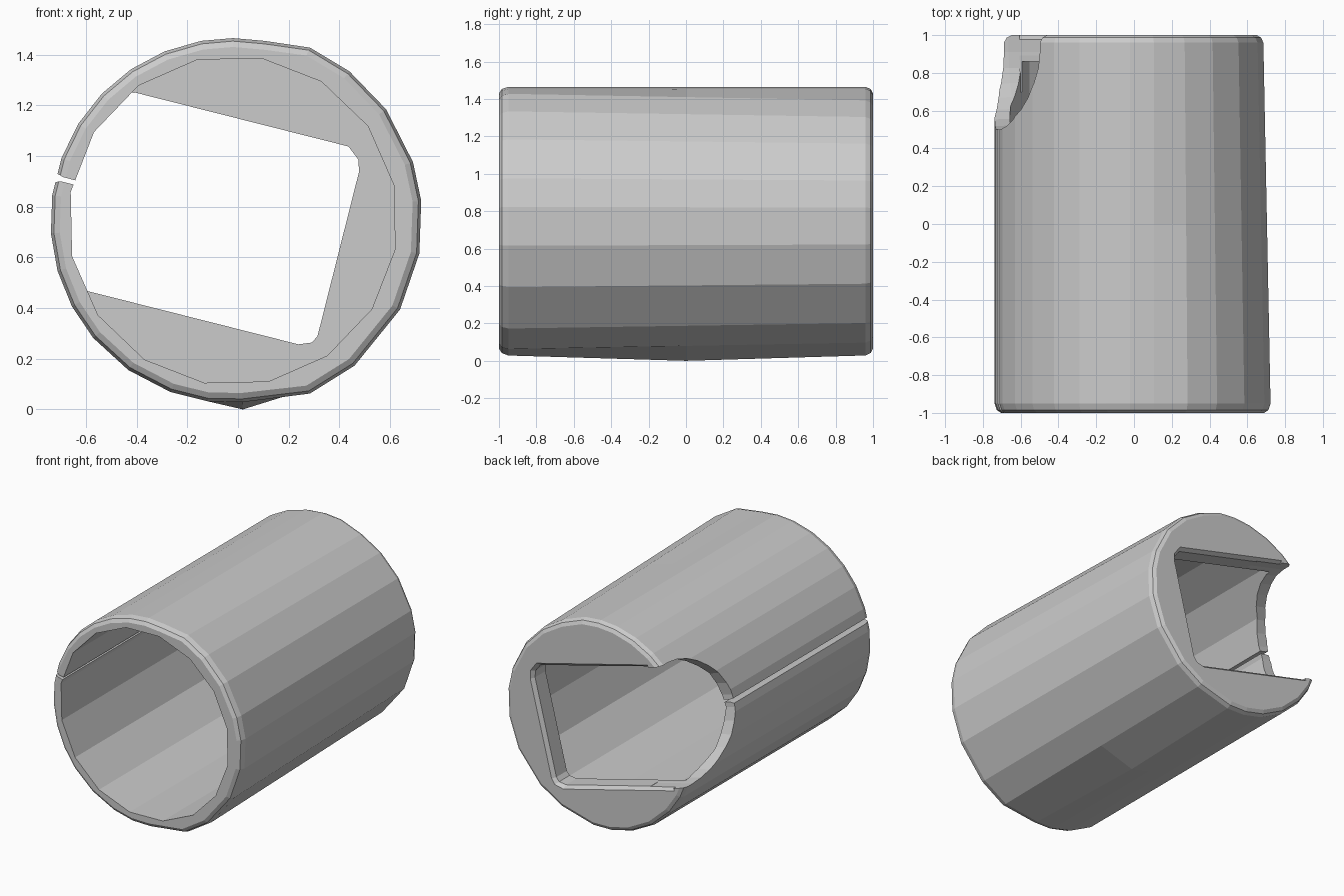
import bpy, bmesh, math

if "Cube" in bpy.data.objects:
    bpy.data.objects.remove(bpy.data.objects["Cube"])

CX, CZ = -0.02, 0.745            # tube axis
AX = (-0.97, 0.245)              # direction of slit and notch in xz
VX = (0.245, 0.97)               # across the slit


def uv(u, v, y):
    """Point in the tilted frame of the opening."""
    return (CX + u * AX[0] + v * VX[0], y, CZ + u * AX[1] + v * VX[1])


def polar(deg, r, y):
    a = math.radians(deg)
    return (CX + r * math.cos(a), y, CZ + r * math.sin(a))


def loft(name, sections):
    """Closed solid through point loops of equal length."""
    bm = bmesh.new()
    rings = [[bm.verts.new(p) for p in s] for s in sections]
    n = len(rings[0])
    for a, b in zip(rings, rings[1:]):
        for i in range(n):
            j = (i + 1) % n
            bm.faces.new((a[i], a[j], b[j], b[i]))
    bm.faces.new(rings[0])
    bm.faces.new(rings[-1])
    bmesh.ops.recalc_face_normals(bm, faces=bm.faces)
    me = bpy.data.meshes.new(name)
    bm.to_mesh(me)
    bm.free()
    ob = bpy.data.objects.new(name, me)
    bpy.context.collection.objects.link(ob)
    return ob


# Outer shell: fine facets on the upper left, coarse on the lower right
angles = [-87, -66, -50, -28, -10, 6, 18, 36, 52, 66, 80, 90, 100, 112, 124,
          136, 148, 160, 172, 184, 196, 208, 220, 235, 250, 262]


def shell_ring(y, inset=0.0):
    pts = []
    for a in angles:
        r = 0.72
        if -70 < a < 70:                       # coarse side tapers to the back
            r = 0.748 - 0.02 * (y + 1)
        if a == -87:                           # slight belly at the bottom
            r = 0.746 - 0.03 * abs(y)
        pts.append(polar(a, r - inset, y))
    return pts


sleeve = loft("sleeve", [shell_ring(-1, 0.035), shell_ring(-0.985, 0.012),
                         shell_ring(-0.95), shell_ring(0), shell_ring(0.96),
                         shell_ring(0.987, 0.012), shell_ring(1, 0.035)])

# Inner cavity, closed by a plate at the back
cavity = loft("cavity_cutter",
              [[polar(i * 360 / 16 - 10, 0.65, y) for i in range(16)]
               for y in (-1.1, 0.86)])

# Opening through the back plate, with chamfered rim


def opening(y, g):
    pts = [(0.5, 0.395 + g), (-0.37 - g / 2, 0.395 + g), (-0.42 - g, 0.355 + g / 2),
           (-0.435 - g, 0.31), (-0.435 - g, -0.36), (-0.42 - g, -0.39 - g / 2),
           (-0.37 - g / 2, -0.41 - g), (0.5, -0.41 - g)]
    return [uv(u, v, y) for u, v in pts]


hole = loft("opening_cutter", [opening(0.7, 0), opening(0.975, 0),
                               opening(1.0, 0.02), opening(1.1, 0.02)])

# Rounded notch through the side wall at the back


def notch_ring(u, r):
    arc = [(r * math.cos(math.radians(t)), 0.91 - r * math.sin(math.radians(t)))
           for t in range(0, 181, 12)]
    return [uv(u, v - 0.007, y) for v, y in [(r, 1.1)] + arc + [(-r, 1.1)]]


notch = loft("notch_cutter", [notch_ring(0.3, 0.405), notch_ring(0.56, 0.405),
                              notch_ring(0.95, 0.425)])

# Narrow slit along the whole side, widened at the outer surface
slit = loft("slit_cutter", [
    [uv(u, -0.007 + s * w, y) for s, y in ((-1, -1.1), (1, -1.1), (1, 0.7), (-1, 0.7))]
    for u, w in ((0.45, 0.008), (0.69, 0.009), (0.76, 0.028))])

# Carve the sleeve, then drop the cutters
cutters = [cavity, hole, notch, slit]
for c in cutters:
    c.hide_render = True
    m = sleeve.modifiers.new(c.name, 'BOOLEAN')
    m.operation = 'DIFFERENCE'
    m.solver = 'EXACT'
    m.object = c
bpy.context.view_layer.update()
dg = bpy.context.evaluated_depsgraph_get()
carved = bpy.data.meshes.new_from_object(sleeve.evaluated_get(dg))
sleeve.modifiers.clear()
sleeve.data = carved
for c in cutters:
    bpy.data.objects.remove(c)

# Plain grey, flat faces
grey = bpy.data.materials.new("light_grey")
grey.diffuse_color = (0.6, 0.6, 0.6, 1)
grey.use_nodes = True
grey.node_tree.nodes["Principled BSDF"].inputs["Base Color"].default_value = grey.diffuse_color
sleeve.data.materials.clear()
sleeve.data.materials.append(grey)
for p in sleeve.data.polygons:
    p.material_index = 0
    p.use_smooth = False
